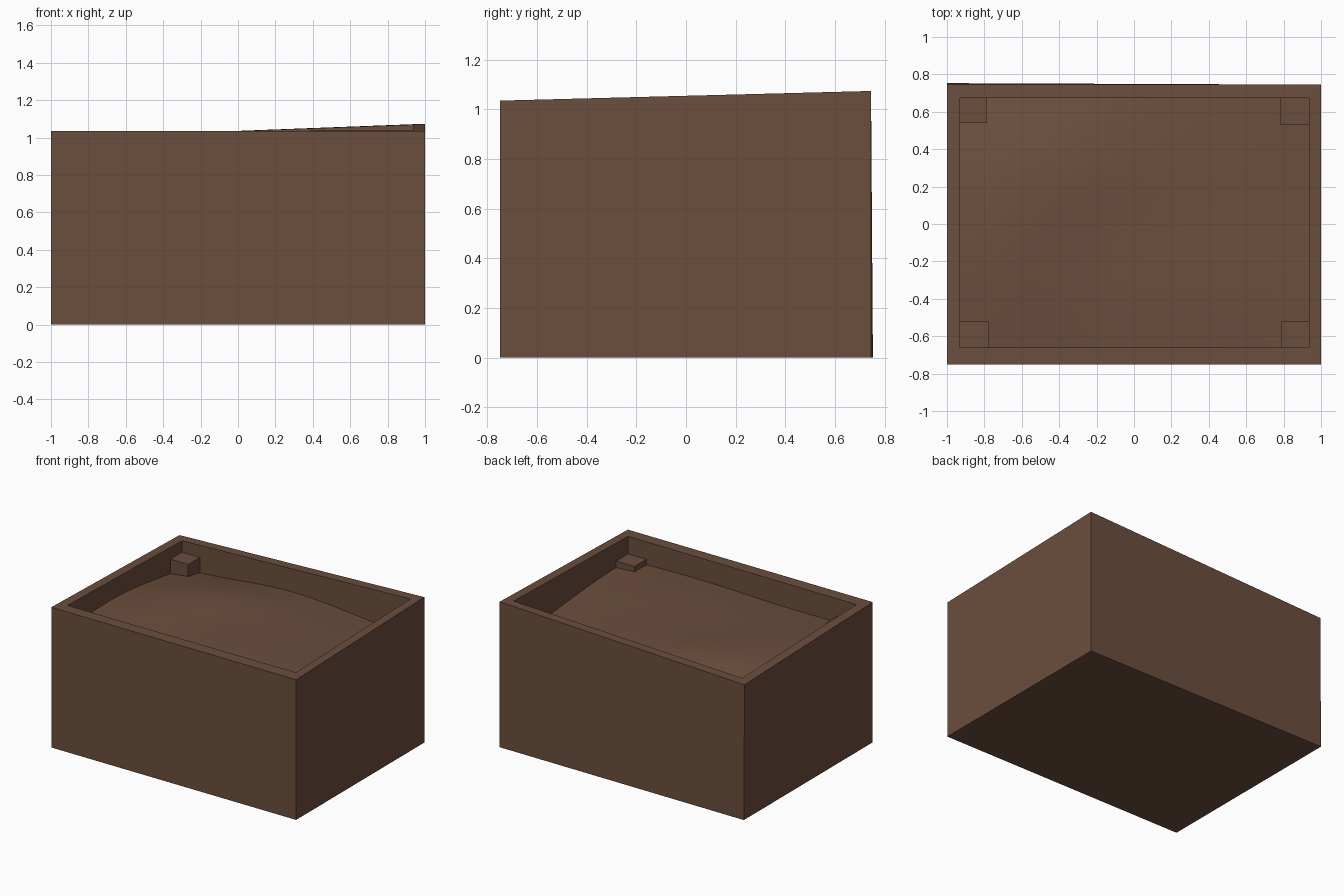
import bpy, bmesh

if "Cube" in bpy.data.objects:
    bpy.data.objects.remove(bpy.data.objects["Cube"])

mat = bpy.data.materials.new("earth_brown")
mat.diffuse_color = (0.147, 0.0762, 0.0467, 1)
mat.use_nodes = True
mat.node_tree.nodes["Principled BSDF"].inputs["Base Color"].default_value = mat.diffuse_color


def make(name, verts, faces, smooth=False):
    me = bpy.data.meshes.new(name)
    me.from_pydata(verts, [], faces)
    bm = bmesh.new()
    bm.from_mesh(me)
    bmesh.ops.recalc_face_normals(bm, faces=bm.faces)
    for f in bm.faces:
        f.smooth = smooth
    bm.to_mesh(me)
    bm.free()
    me.materials.append(mat)
    ob = bpy.data.objects.new(name, me)
    bpy.context.collection.objects.link(ob)
    return ob


def rim(x, y):
    # slightly warped rim: back right corner high, back left corner low
    return 1.035 + 0.039 * x * (y + 0.75) / 1.5


FLOOR = 0.07
outer = [(-1, -0.75), (1, -0.75), (1, 0.745), (-1, 0.746)]
inner = [(-0.93, -0.66), (0.935, -0.66), (0.935, 0.675), (-0.93, 0.675)]

# Planter box: rings from outer bottom, outer rim, inner rim, inner floor
rings = [[(x, y, 0) for x, y in outer],
         [(x, y, rim(x, y)) for x, y in outer],
         [(x, y, rim(x, y)) for x, y in inner],
         [(x, y, FLOOR) for x, y in inner]]
rings[0][3] = (-1, 0.753, 0)
verts = [v for r in rings for v in r]
faces = [(0, 1, 2, 3), (12, 13, 14, 15)]
for r in range(3):
    for i in range(4):
        j = (i + 1) % 4
        faces.append((r * 4 + i, r * 4 + j, r * 4 + 4 + j, r * 4 + 4 + i))
make("planter_box", verts, faces)

# Corner posts inside the box: inner-facing corner and top height
posts = {"front_left": (-0.93, -0.66, -0.775, -0.52, 0.908),
         "front_right": (0.785, -0.66, 0.935, -0.52, 0.908),
         "back_right": (0.78, 0.53, 0.935, 0.675, 0.91),
         "back_left": (-0.93, 0.54, -0.785, 0.675, 0.916)}
for name, (x0, y0, x1, y1, top) in posts.items():
    v = [(x, y, z) for z in (FLOOR, top)
         for x, y in ((x0, y0), (x1, y0), (x1, y1), (x0, y1))]
    f = [(0, 1, 2, 3), (4, 5, 6, 7)]
    f += [(i, (i + 1) % 4, (i + 1) % 4 + 4, i + 4) for i in range(4)]
    make("corner_post_" + name, v, f)

# Uneven soil surface: height grid from front row to back row
xs = [-0.93, -0.55, -0.15, 0.2, 0.6, 0.935]
ys = [-0.66, -0.33, 0.0, 0.33, 0.675]
hs = [[0.86, 0.857, 0.86, 0.875, 0.875, 0.86],
      [0.88, 0.89, 0.88, 0.90, 0.89, 0.86],
      [0.88, 0.92, 0.87, 0.89, 0.87, 0.83],
      [0.84, 0.92, 0.91, 0.89, 0.85, 0.80],
      [0.79, 0.82, 0.87, 0.86, 0.82, 0.79]]
v = [(x, y, hs[j][i]) for j, y in enumerate(ys) for i, x in enumerate(xs)]
n = len(xs)
f = [(j * n + i, j * n + i + 1, (j + 1) * n + i + 1, (j + 1) * n + i)
     for j in range(len(ys) - 1) for i in range(n - 1)]
soil = make("soil", v, f, True)
sub = soil.modifiers.new("soften", 'SUBSURF')
sub.levels = sub.render_levels = 2
sub.boundary_smooth = 'PRESERVE_CORNERS'
